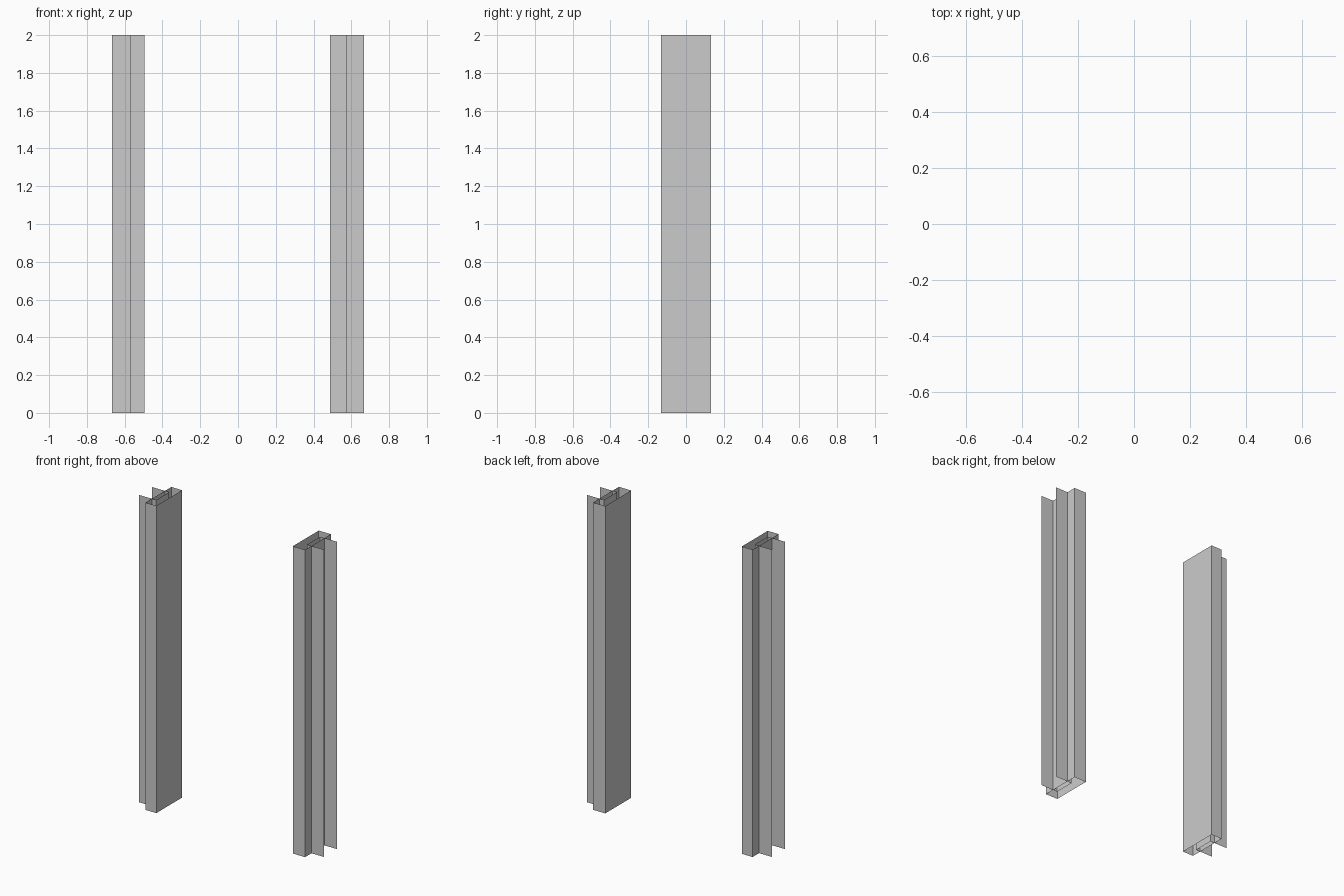
import bpy
import bmesh

HEIGHT = 2.0
HALF_WIDTH = 0.133   # half depth of the box
HALF_POCKET = 0.067  # half spacing of the two flanges

cube = bpy.data.objects.get("Cube")
if cube:
    bpy.data.objects.remove(cube, do_unlink=True)

metal = bpy.data.materials.new("grey_metal")
metal.use_nodes = True
grey = (0.6, 0.6, 0.6, 1.0)
metal.diffuse_color = grey
metal.node_tree.nodes["Principled BSDF"].inputs["Base Color"].default_value = grey


def sheet(name, path, closed=False):
    """Extrude a plan profile upward into a thin folded sheet."""
    bm = bmesh.new()
    verts = [bm.verts.new((x, y, 0)) for x, y in path]
    ends = verts[1:] + verts[:1] if closed else verts[1:]
    edges = [bm.edges.new(pair) for pair in zip(verts, ends)]
    result = bmesh.ops.extrude_edge_only(bm, edges=edges)
    top = [v for v in result["geom"] if isinstance(v, bmesh.types.BMVert)]
    bmesh.ops.translate(bm, verts=top, vec=(0, 0, HEIGHT))
    bmesh.ops.recalc_face_normals(bm, faces=bm.faces)
    mesh = bpy.data.meshes.new(name)
    bm.to_mesh(mesh)
    bm.free()
    mesh.materials.append(metal)
    obj = bpy.data.objects.new(name, mesh)
    bpy.context.collection.objects.link(obj)


def post(side, plate, web, wall, tip):
    """One jamb: an open-ended box, with a flanged pocket set into it."""
    w, p = HALF_WIDTH, HALF_POCKET
    sheet(side + "_jamb_box",
          [(plate, -w), (plate, w), (wall, w), (wall, -w)], closed=True)
    sheet(side + "_jamb_flanges",
          [(tip, -p), (wall, -p), (web, -p), (web, p), (wall, p), (tip, p)])


# The plates face each other and the flanges point outward
post("right", plate=-0.495, web=-0.542, wall=-0.573, tip=-0.666)
post("left", plate=0.488, web=0.544, wall=0.576, tip=0.666)
